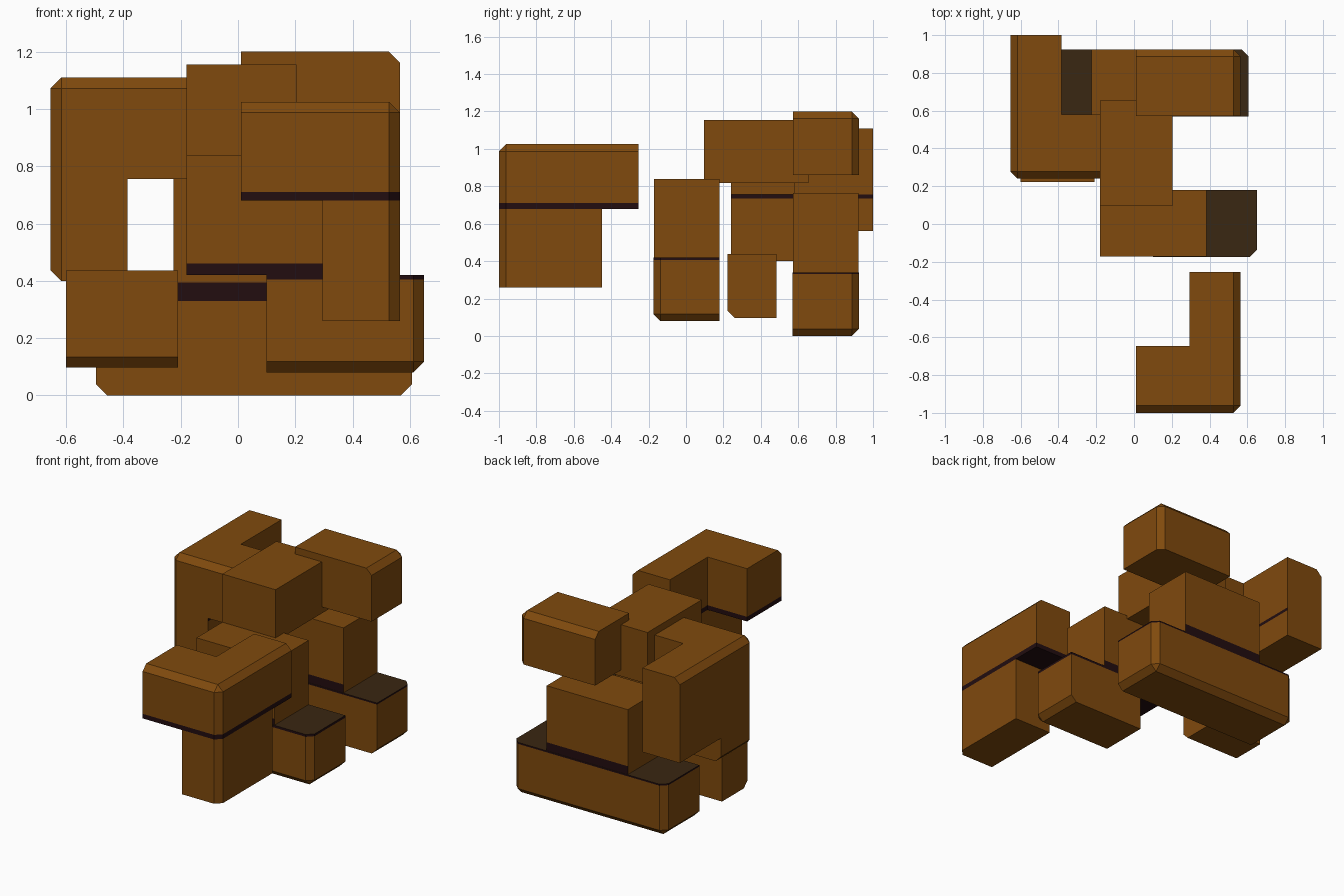
import bpy, bmesh
from mathutils import Vector

if "Cube" in bpy.data.objects:
    bpy.data.objects.remove(bpy.data.objects["Cube"])


def material(name, color):
    m = bpy.data.materials.new(name)
    m.diffuse_color = (*color, 1)
    m.use_nodes = True
    m.node_tree.nodes["Principled BSDF"].inputs["Base Color"].default_value = m.diffuse_color
    return m


MATS = [material("brown wood", (0.215, 0.068, 0.004)),
        material("dark wood", (0.042, 0.020, 0.006)),
        material("blackened wood", (0.016, 0.004, 0.005))]
AXES = {"x": Vector((1, 0, 0)), "y": Vector((0, 1, 0)), "z": Vector((0, 0, 1))}


def direction(code):
    return AXES[code[1]] * (1 if code[0] == "+" else -1)


def rect(a0, a1, b0, b1):
    return [(a0, b0), (a1, b0), (a1, b1), (a0, b1)]


def prism(name, outline, t0, t1, axis="z", chamfers=(), max_z=9, bands=()):
    """Extruded outline; chamfers name edges by their two face directions.
    bands: (low z, high z, material, face directions to paint)."""
    bm = bmesh.new()
    place = (lambda a, b: (a, b, t0)) if axis == "z" else (lambda a, b: (t0, a, b))
    base = bm.faces.new([bm.verts.new(place(a, b)) for a, b in outline])
    ext = bmesh.ops.extrude_face_region(bm, geom=[base])
    verts = [g for g in ext["geom"] if isinstance(g, bmesh.types.BMVert)]
    bmesh.ops.translate(bm, verts=verts, vec=AXES[axis] * (t1 - t0))
    bmesh.ops.recalc_face_normals(bm, faces=bm.faces[:])
    bm.normal_update()

    # chamfer the outer edges
    edges = []
    for e in bm.edges:
        n = [f.normal for f in e.link_faces]
        for c in chamfers:
            d, k = direction(c[:2]), direction(c[2:])
            hit = ((n[0].dot(d) > .9 and n[1].dot(k) > .9) or
                   (n[1].dot(d) > .9 and n[0].dot(k) > .9))
            low_ok = c != "-x-z" or max(v.co.z for v in e.verts) < max_z
            if hit and low_ok:
                edges.append(e)
                break
    if edges:
        bmesh.ops.bevel(bm, geom=edges, offset=0.038, offset_type='OFFSET',
                        segments=1, profile=0.5, affect='EDGES')

    # cut and paint the dark joints
    for low, high, mat, faces in bands:
        for z in (low, high):
            bmesh.ops.bisect_plane(bm, geom=bm.verts[:] + bm.edges[:] + bm.faces[:],
                                   dist=1e-5, plane_co=(0, 0, z), plane_no=(0, 0, 1))
        bm.normal_update()
        for f in bm.faces:
            if low - 1e-3 <= f.calc_center_median().z <= high + 1e-3 and \
                    any(f.normal.dot(direction(d)) > .6 for d in faces):
                f.material_index = mat

    me = bpy.data.meshes.new(name)
    bm.to_mesh(me)
    bm.free()
    for m in MATS:
        me.materials.append(m)
    ob = bpy.data.objects.new(name, me)
    bpy.context.collection.objects.link(ob)
    return ob


SIDES = ("-x", "+x", "-y", "+y")

# front right piece: L-shaped top and a leg
prism("front_piece_top",
      [(.01, -1), (.565, -1), (.565, -.255), (.295, -.255), (.295, -.645), (.01, -.645)],
      .68, 1.025, chamfers=("-y+z", "+x+z", "-y+x"),
      bands=[(.68, .71, 2, SIDES + ("-z",))])
prism("front_piece_leg", rect(.295, .565, -1, -.45), .26, .68, chamfers=("-y+x",))

# centre piece: block on a corner foot
prism("centre_piece_block", rect(-.18, .385, -.172, .18), .42, .84,
      bands=[(.42, .46, 2, ("-y", "+y", "-z"))])
prism("centre_piece_foot", rect(.1, .65, -.175, .18), .08, .42,
      chamfers=("-y-z", "+x-z", "-y+x"),
      bands=[(.405, .42, 2, SIDES), (.419, .42, 1, ("+z",))])

# back piece: long bar with a block on it
prism("back_piece_bar", rect(-.495, .607, .57, .925), 0, .34,
      chamfers=("+y-z", "+x-z", "-x-z", "+x+y", "-x+y"),
      bands=[(.33, .34, 2, SIDES), (.339, .34, 1, ("+z",))])
prism("back_piece_block", rect(-.225, .362, .572, .923), .34, .765,
      bands=[(.34, .395, 2, ("-y", "+y"))])

# left piece: stepped slab, cross arm and low foot
prism("left_piece_slab",
      [(.24, .40), (.575, .40), (.575, .56), (1, .56), (1, 1.11), (.24, 1.11)],
      -.655, -.385, axis="x", chamfers=("-x+z", "-y+z", "-x-y", "-x-z"), max_z=.5,
      bands=[(.735, .755, 2, ("+x",))])
prism("left_piece_arm", rect(-.385, -.1, .24, .58), .755, 1.11, chamfers=("-y+z",))
prism("left_piece_foot", rect(-.6, -.21, .222, .485), .097, .437, chamfers=("-y-z",))

# top piece: corner block and its neighbour
prism("top_piece_corner", rect(.01, .565, .573, .925), .86, 1.2,
      chamfers=("+x+z", "+y+z", "+x+y"))
prism("top_piece_centre", rect(-.18, .205, .095, .655), .818, 1.155)
